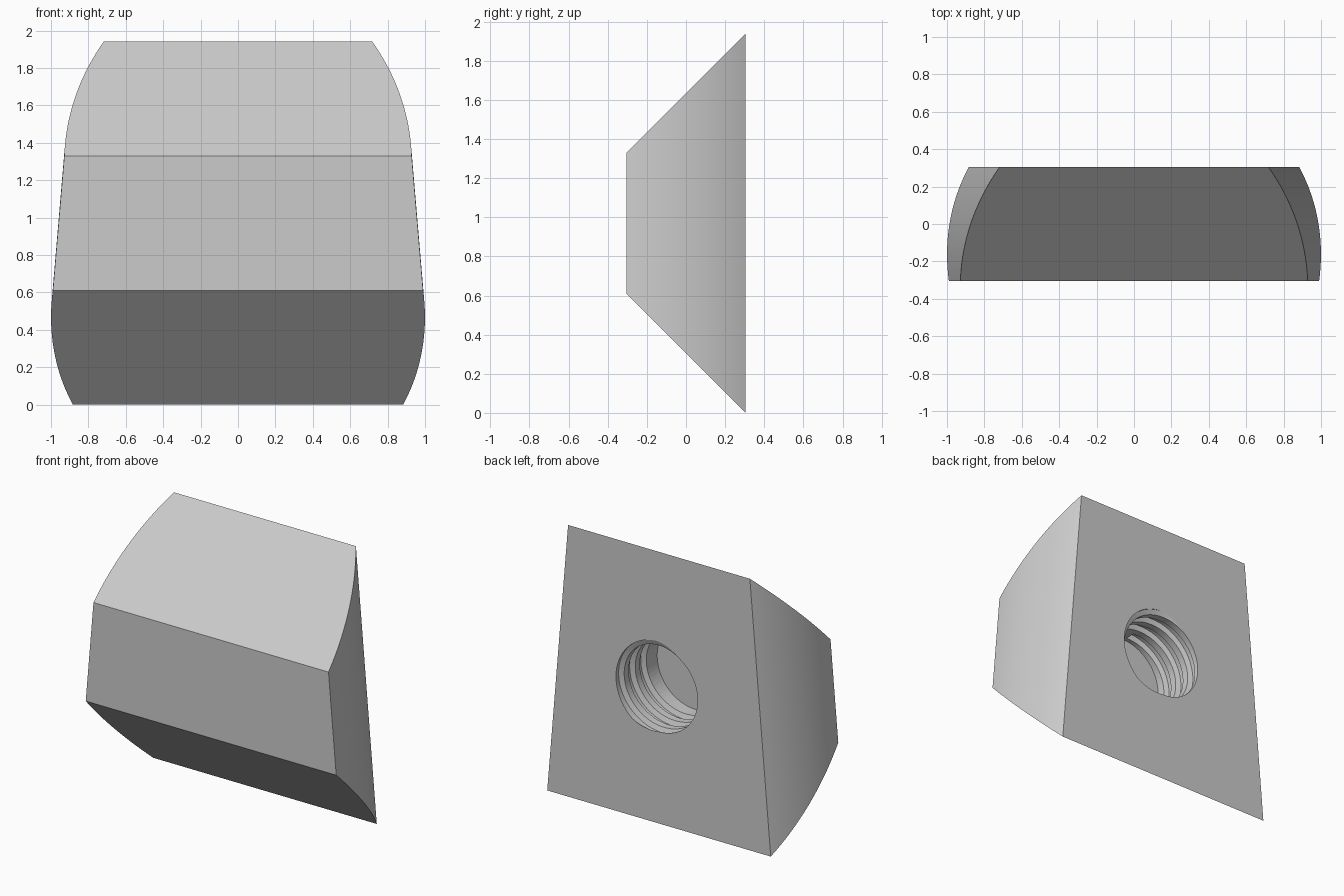
import bpy, bmesh, math

if "Cube" in bpy.data.objects:
    bpy.data.objects.remove(bpy.data.objects["Cube"], do_unlink=True)

HALF = 0.305                 # half the block's depth
HEIGHT = 1.94
SLICES = 24
HOLE_Z = 0.96
BORE, FLOOR = 0.305, -0.11   # hole radius and floor position
PITCH, TURNS, STEPS = 0.125, 3.1, 64

grey = bpy.data.materials.new("light grey")
grey.use_nodes = True
colour = (0.6, 0.6, 0.6, 1)
grey.diffuse_color = colour
grey.node_tree.nodes["Principled BSDF"].inputs["Base Color"].default_value = colour


def finish(name, bm):
    bmesh.ops.recalc_face_normals(bm, faces=bm.faces)
    mesh = bpy.data.meshes.new(name)
    bm.to_mesh(mesh)
    bm.free()
    mesh.materials.append(grey)
    obj = bpy.data.objects.new(name, mesh)
    bpy.context.collection.objects.link(obj)
    return obj


def loft(name, rings):
    """Skin a list of equal point rings and cap both ends."""
    bm = bmesh.new()
    rows = [[bm.verts.new(p) for p in ring] for ring in rings]
    n = len(rows[0])
    for a, b in zip(rows, rows[1:]):
        for i in range(n):
            j = (i + 1) % n
            bm.faces.new((a[i], a[j], b[j], b[i]))
    bm.faces.new(rows[0])
    bm.faces.new(rows[-1])
    return finish(name, bm)


def block_ring(y):
    """Slice of the block: arched sides that lean inwards with height."""
    low = HALF - y
    high = HEIGHT - low
    arc = math.sqrt(1.043 ** 2 - (y + 0.25) ** 2)
    x0, x1 = arc - 0.085 * low, arc - 0.085 * high
    return [(-x0, y, low), (x0, y, low), (x1, y, high), (-x1, y, high)]


def circle_ring(y):
    angles = [2 * math.pi * i / STEPS for i in range(STEPS)]
    return [(BORE * math.cos(a), y, HOLE_Z + BORE * math.sin(a)) for a in angles]


def thread_ring(i):
    """Trapezoid section of the thread groove at one step of the helix."""
    a = 2 * math.pi * i / STEPS + math.pi / 2
    y = FLOOR + 0.065 + PITCH * i / STEPS
    section = [(0.27, -0.05), (0.34, -0.024), (0.34, 0.024), (0.27, 0.05)]
    return [(r * math.cos(a), y + d, HOLE_Z + r * math.sin(a)) for r, d in section]


# Wedge-shaped block
block = loft("jaw_block", [block_ring(-HALF + 2 * HALF * i / SLICES) for i in range(SLICES + 1)])

# Threaded blind hole in the back
cutters = [
    loft("hole_cutter", [circle_ring(FLOOR), circle_ring(HALF + 0.1)]),
    loft("thread_cutter", [thread_ring(i) for i in range(int(TURNS * STEPS) + 1)]),
]
bpy.context.view_layer.objects.active = block
block.select_set(True)
for cutter in cutters:
    cutter.hide_render = True
    mod = block.modifiers.new(cutter.name, 'BOOLEAN')
    mod.operation = 'DIFFERENCE'
    mod.solver = 'EXACT'
    mod.object = cutter
    bpy.ops.object.modifier_apply(modifier=mod.name)
    bpy.data.objects.remove(cutter, do_unlink=True)

# Merge the strips of the flat slopes, then shade the curved sides smooth
bm = bmesh.new()
bm.from_mesh(block.data)
bmesh.ops.dissolve_limit(bm, angle_limit=math.radians(0.3), verts=bm.verts, edges=bm.edges)
bm.to_mesh(block.data)
bm.free()
bpy.ops.object.shade_smooth_by_angle(angle=math.radians(20))
